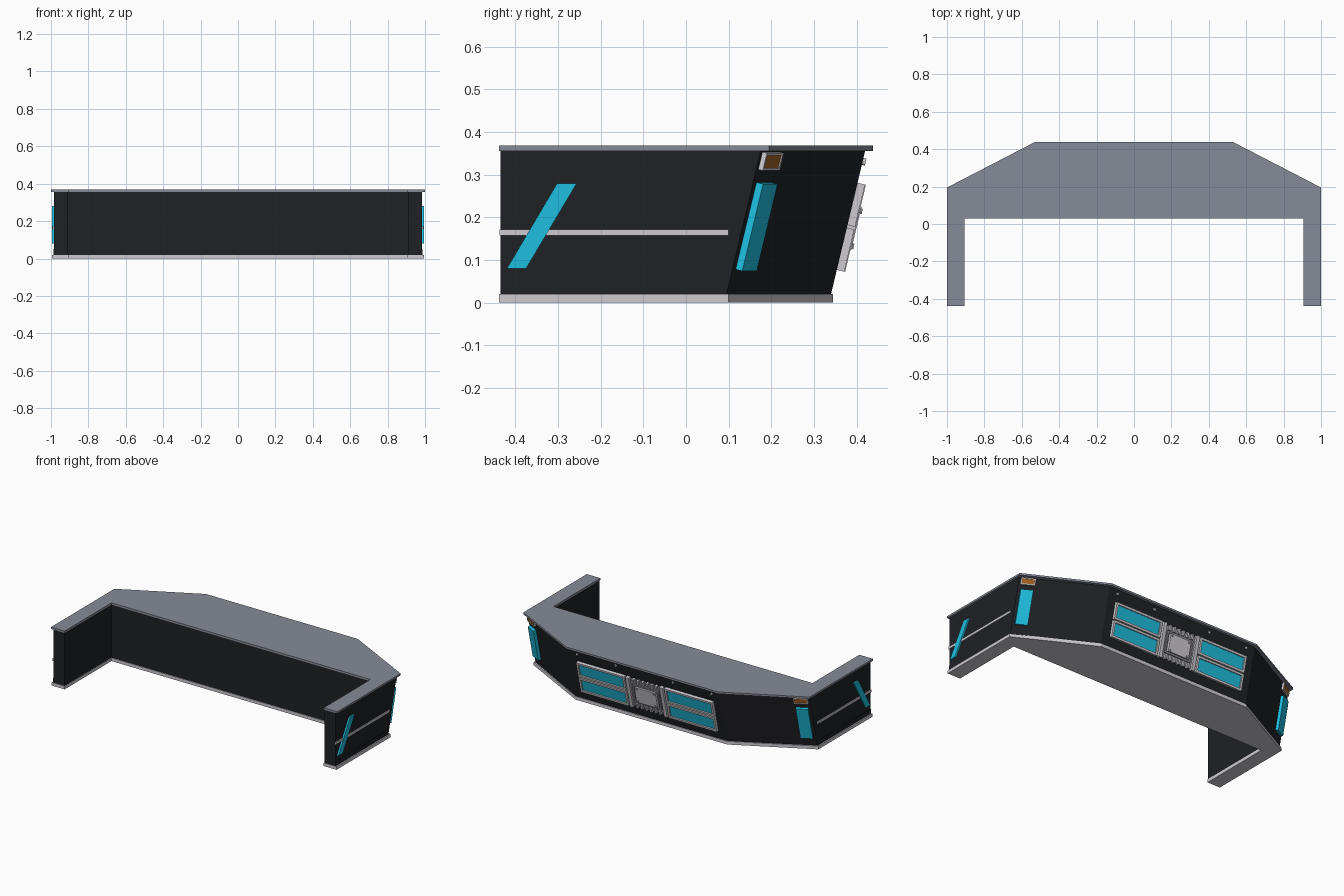
import bpy, bmesh, math
from mathutils import Vector

if "Cube" in bpy.data.objects:
    bpy.data.objects.remove(bpy.data.objects["Cube"])

LEAN = 0.239  # how far the rear faces lean outward per unit of height


def mat(name, rgb):
    m = bpy.data.materials.new(name)
    m.diffuse_color = (*rgb, 1)
    m.use_nodes = True
    m.node_tree.nodes["Principled BSDF"].inputs["Base Color"].default_value = m.diffuse_color
    return m


BLACK = mat("black_panel", (0.014, 0.015, 0.018))
SLATE = mat("slate_top", (0.24, 0.26, 0.31))
PALE = mat("pale_trim", (0.62, 0.60, 0.64))
STEEL = mat("steel", (0.30, 0.30, 0.32))
CYAN = mat("cyan_light", (0.013, 0.52, 0.74))
AMBER = mat("amber_lens", (0.35, 0.12, 0.015))


def build(name, solids, material, mirror=False):
    """Each solid is a pair of matching point loops joined into a closed prism."""
    bm = bmesh.new()
    for lo, hi in solids:
        a = [bm.verts.new(p) for p in lo]
        b = [bm.verts.new(p) for p in hi]
        bm.faces.new(a)
        bm.faces.new(b)
        for i in range(len(a)):
            j = (i + 1) % len(a)
            bm.faces.new((a[i], a[j], b[j], b[i]))
    bmesh.ops.recalc_face_normals(bm, faces=bm.faces)
    me = bpy.data.meshes.new(name)
    bm.to_mesh(me)
    bm.free()
    me.materials.append(material)
    ob = bpy.data.objects.new(name, me)
    bpy.context.collection.objects.link(ob)
    if mirror:
        ob.modifiers.new("mirror", 'MIRROR').use_mirror_merge = False
    return ob


def outline(x_out, y_side, y_back, z, x_in=0.905, y_in=0.03, y_front=-0.438):
    """U-shaped desk plan with two chamfered rear corners."""
    half = [(x_in, y_in), (x_in, y_front), (x_out, y_front), (x_out, y_side), (0.53, y_back)]
    pts = half + [(-x, y) for x, y in reversed(half)]
    return [(x, y, z) for x, y in pts]


class Panel:
    """Local (u, height, depth) coordinates on one wall of the desk."""

    def __init__(self, origin, u, v):
        self.o, self.u, self.v = Vector(origin), Vector(u).normalized(), Vector(v)
        self.n = self.u.cross(self.v).normalized()
        if self.n.x + self.n.y < 0:
            self.n.negate()

    def poly(self, pts, d0, d1):
        return [[self.o + self.u * a + self.v * h + self.n * d for a, h in pts] for d in (d0, d1)]

    def box(self, u0, u1, z0, z1, d0, d1):
        return self.poly([(u0, z0), (u1, z0), (u1, z1), (u0, z1)], d0, d1)

    def ring(self, u0, u1, z0, z1, w, d):
        return [self.box(u0, u1, z0, z0 + w, 0, d), self.box(u0, u1, z1 - w, z1, 0, d),
                self.box(u0, u0 + w, z0 + w, z1 - w, 0, d), self.box(u1 - w, u1, z0 + w, z1 - w, 0, d)]

    def disc(self, u, z, r, d0, d1, n=12):
        t = [2 * math.pi * i / n for i in range(n)]
        return self.poly([(u + r * math.cos(a), z + r * math.sin(a)) for a in t], d0, d1)


# Main carcass
build("base_plinth", [(outline(0.995, 0.10, 0.345, 0), outline(0.995, 0.10, 0.345, 0.02))], PALE)
build("desk_body", [(outline(0.985, 0.095, 0.34, 0.02, 0.908, 0.034, -0.435),
                     outline(0.985, 0.175, 0.42, 0.356, 0.908, 0.034, -0.435))], BLACK)
build("counter_top", [(outline(1.0, 0.195, 0.438, 0.356), outline(1.0, 0.195, 0.438, 0.368))], SLATE)

side = Panel((0.985, 0, 0), (0, 1, 0), (0, 0, 1))
corner = Panel((0.985, 0.0902, 0), (-0.455, 0.245, 0), (0, LEAN, 1))
back = Panel((0, 0.3352, 0), (1, 0, 0), (0, LEAN, 1))

# Side walls: kick strip, rail and slanted light
build("side_kick_strip", [side.box(-0.435, 0.09, 0.02, 0.05, 0, 0.002)], BLACK, True)
build("side_rail", [side.box(-0.437, 0.10, 0.157, 0.172, 0, 0.006)], PALE, True)
build("side_slant_light", [side.poly([(-0.42, 0.08), (-0.375, 0.08), (-0.256, 0.28), (-0.302, 0.28)],
                                     0, 0.010)], CYAN, True)

# Chamfered corners: tall light and small amber lamp
build("corner_light", [corner.box(0.016, 0.088, 0.078, 0.282, 0, 0.018)], CYAN, True)
build("lamp_frame", corner.ring(0.010, 0.095, 0.312, 0.353, 0.006, 0.012), PALE, True)
build("lamp_lens", [corner.box(0.016, 0.089, 0.318, 0.347, 0, 0.009)], AMBER, True)

# Rear wall: four framed light panels
frames, lights = [], []
for z0, z1 in ((0.077, 0.176), (0.182, 0.281)):
    frames += back.ring(0.14, 0.475, z0, z1, 0.013, 0.018)
    lights.append(back.box(0.153, 0.462, z0 + 0.013, z1 - 0.013, 0, 0.010))
build("rear_light_frames", frames, PALE, True)
build("rear_lights", lights, CYAN, True)

# Central unit: backing, side posts, cooling fins and cover plate
build("unit_backing", [back.box(-0.115, 0.115, 0.085, 0.273, 0, 0.007)], STEEL)
build("unit_posts", [back.box(0.108, 0.130, 0.077, 0.281, 0, 0.020)], PALE, True)
fins = []
for i in range(6):
    u = -0.08 + i * 0.032
    for z0 in (0.080, 0.247):
        fins.append(back.box(u - 0.006, u + 0.006, z0, z0 + 0.031, 0, 0.019))
build("unit_fins", fins, PALE)
build("unit_frame", back.ring(-0.094, 0.094, 0.115, 0.243, 0.010, 0.015), STEEL)
build("unit_cover", [back.box(-0.074, 0.074, 0.127, 0.231, 0, 0.022)], PALE)
build("unit_screws", [back.disc(u, z, 0.006, 0.02, 0.026) for u in (-0.06, 0.06) for z in (0.138, 0.220)], STEEL)

# Row of bolts under the counter
build("rear_bolts", [back.disc(u, 0.331, 0.008, 0, 0.007) for u in (-0.47, -0.2, 0.2, 0.47)], PALE)
